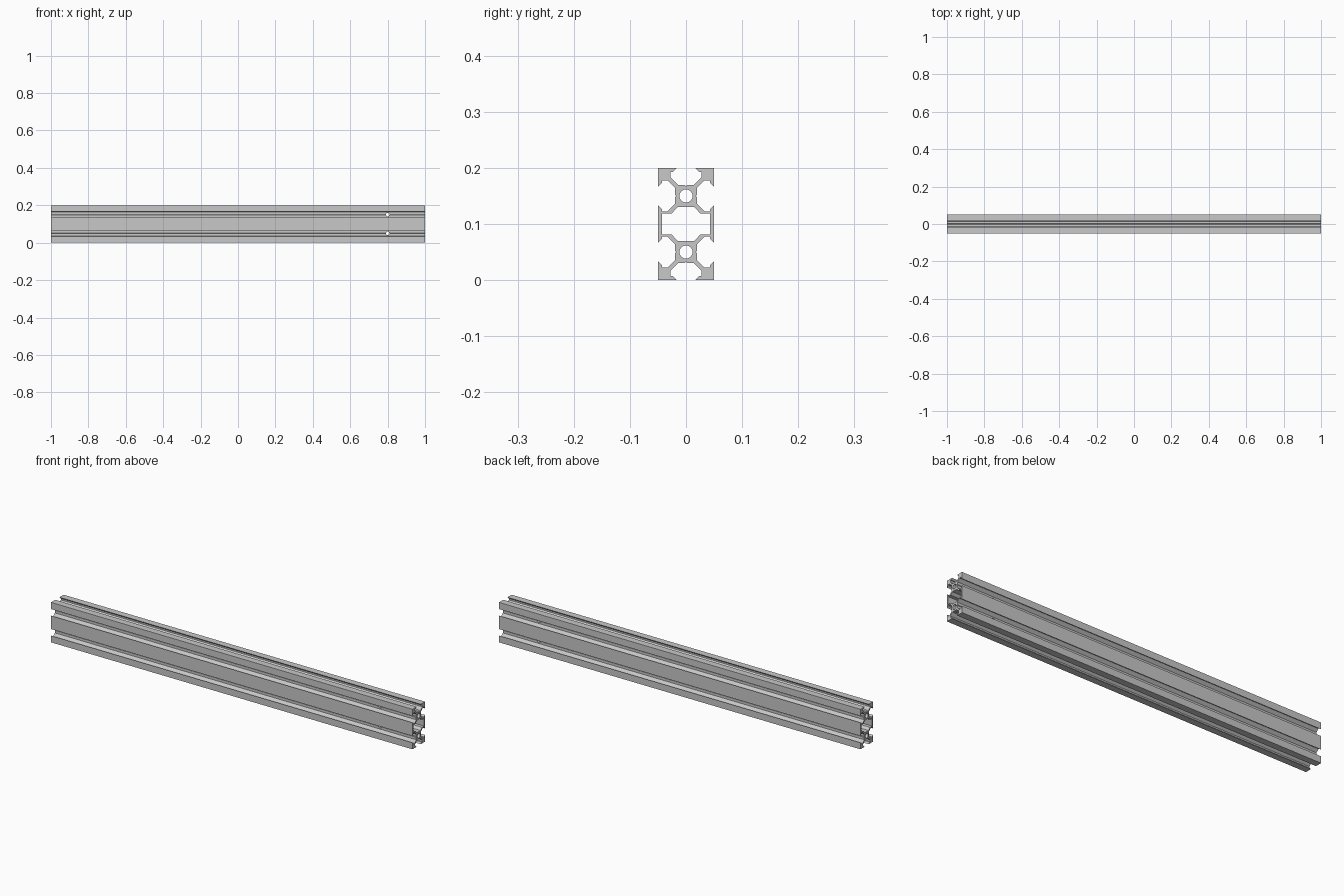
import bpy, bmesh, math
from mathutils import Matrix

if "Cube" in bpy.data.objects:
    bpy.data.objects.remove(bpy.data.objects["Cube"])

metal = bpy.data.materials.new("aluminium grey")
metal.diffuse_color = (0.58, 0.58, 0.58, 1)
metal.use_nodes = True
metal.node_tree.nodes["Principled BSDF"].inputs["Base Color"].default_value = metal.diffuse_color

# quarter outline around the upper core, from top centre to the right wall
q = [(0, .0175), (.002, .0195), (.0142, .0195), (.0275, .0328), (.0275, .0425),
     (.0235, .0425), (.0165, .05), (.05, .05), (.05, .0165), (.0425, .0235),
     (.0425, .0275), (.0328, .0275), (.0195, .0142), (.0195, .002), (.0175, 0),
     (.0195, -.002), (.0195, -.0142), (.0328, -.0275), (.0425, -.0275),
     (.0425, -.0235), (.05, -.0165)]
half = [(u, .15 + v) for u, v in q] + [(u, .05 - v) for u, v in reversed(q)]
outer = half + [(-y, z) for y, z in reversed(half[1:-1])]

# middle cavity
c = [(.0142, .1305), (.0255, .119), (.0425, .119)]
side = c + [(y, .2 - z) for y, z in reversed(c)]
cavity = side + [(-y, z) for y, z in reversed(side)]


# round bore in each core
def circle(z, r, n=32):
    return [(r * math.cos(math.tau * i / n), z + r * math.sin(math.tau * i / n))
            for i in range(n)]


loops = [outer, cavity, circle(.15, .0117), circle(.05, .0117)]

# extruded rail: side walls for every loop, filled caps at both ends
bm = bmesh.new()
caps = ([], [])
for pts in loops:
    ends = [[bm.verts.new((x, y, z)) for y, z in pts] for x in (-1, 1)]
    a, b = ends
    n = len(pts)
    for i in range(n):
        j = (i + 1) % n
        bm.faces.new((a[i], a[j], b[j], b[i]))
    for k in (0, 1):
        caps[k].extend(bm.edges.get((ends[k][i], ends[k][(i + 1) % n])) for i in range(n))
for edges in caps:
    bmesh.ops.triangle_fill(bm, edges=edges, use_beauty=True)
bmesh.ops.recalc_face_normals(bm, faces=bm.faces)
mesh = bpy.data.meshes.new("slotted_rail")
bm.to_mesh(mesh)
bm.free()
rail = bpy.data.objects.new("slotted_rail", mesh)
bpy.context.collection.objects.link(rail)
mesh.materials.append(metal)

# cross holes drilled through both cores near the right end
bm = bmesh.new()
for z in (.05, .15):
    m = Matrix.Translation((.8, 0, z)) @ Matrix.Rotation(math.pi / 2, 4, 'X')
    bmesh.ops.create_cone(bm, cap_ends=True, segments=24, radius1=.009,
                          radius2=.009, depth=.08, matrix=m)
cut_mesh = bpy.data.meshes.new("cross_hole_cutter")
bm.to_mesh(cut_mesh)
bm.free()
cut_mesh.materials.append(metal)
cutter = bpy.data.objects.new("cross_hole_cutter", cut_mesh)
bpy.context.collection.objects.link(cutter)
mod = rail.modifiers.new("cross_holes", 'BOOLEAN')
mod.operation = 'DIFFERENCE'
mod.solver = 'EXACT'
mod.object = cutter
bpy.context.view_layer.objects.active = rail
rail.select_set(True)
bpy.ops.object.modifier_apply(modifier=mod.name)
bpy.data.objects.remove(cutter, do_unlink=True)
bpy.ops.object.shade_smooth_by_angle(angle=math.radians(30))
